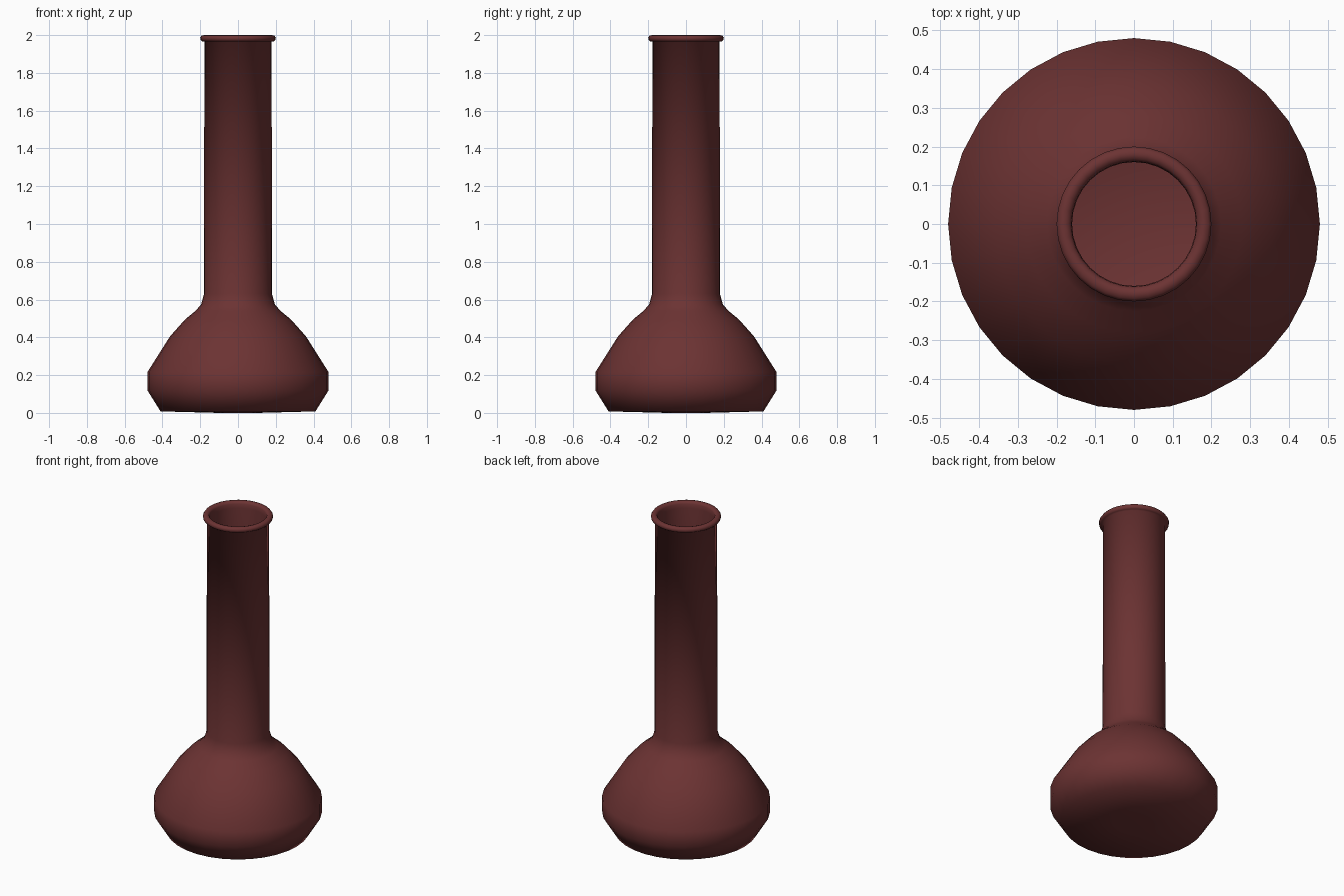
import bpy
import math
import bmesh

cube = bpy.data.objects.get("Cube")
if cube:
    bpy.data.objects.remove(cube, do_unlink=True)

SIDES = 32

# Glaze colour
glaze = bpy.data.materials.new("dark red glaze")
glaze.use_nodes = True
colour = (0.15, 0.033, 0.033, 1)
glaze.diffuse_color = colour
glaze.node_tree.nodes["Principled BSDF"].inputs["Base Color"].default_value = colour


def lathe(name, profile):
    """Spin a (radius, height) profile around z."""
    bm = bmesh.new()
    verts = [bm.verts.new((r, 0, z)) for r, z in profile]
    edges = [bm.edges.new(pair) for pair in zip(verts, verts[1:])]
    bmesh.ops.spin(bm, geom=verts + edges, cent=(0, 0, 0), axis=(0, 0, 1),
                   angle=math.tau, steps=SIDES, use_merge=False)
    bmesh.ops.remove_doubles(bm, verts=bm.verts, dist=0.0005)
    bmesh.ops.recalc_face_normals(bm, faces=bm.faces)
    mesh = bpy.data.meshes.new(name)
    bm.to_mesh(mesh)
    bm.free()
    mesh.materials.append(glaze)
    mesh.shade_smooth()
    obj = bpy.data.objects.new(name, mesh)
    bpy.context.collection.objects.link(obj)
    return obj


# Outer wall: base, belly, shoulder and neck
outer = [(0, 0), (0.1, 0), (0.41, 0.008), (0.48, 0.12), (0.48, 0.215),
         (0.36, 0.405), (0.28, 0.495), (0.225, 0.54), (0.195, 0.575),
         (0.18, 0.63), (0.178, 1.965)]
# Rolled lip
lip = [(0.19, 1.967), (0.199, 1.975), (0.2, 1.987), (0.193, 1.997),
       (0.18, 2.0), (0.168, 1.996), (0.162, 1.985)]
# Inner wall, down to the floor
inner = [(0.16, 1.96), (0.16, 0.62), (0.2, 0.53), (0.26, 0.48),
         (0.34, 0.395), (0.46, 0.21), (0.46, 0.125), (0.4, 0.028), (0, 0.02)]

lathe("vase", outer + lip + inner)
